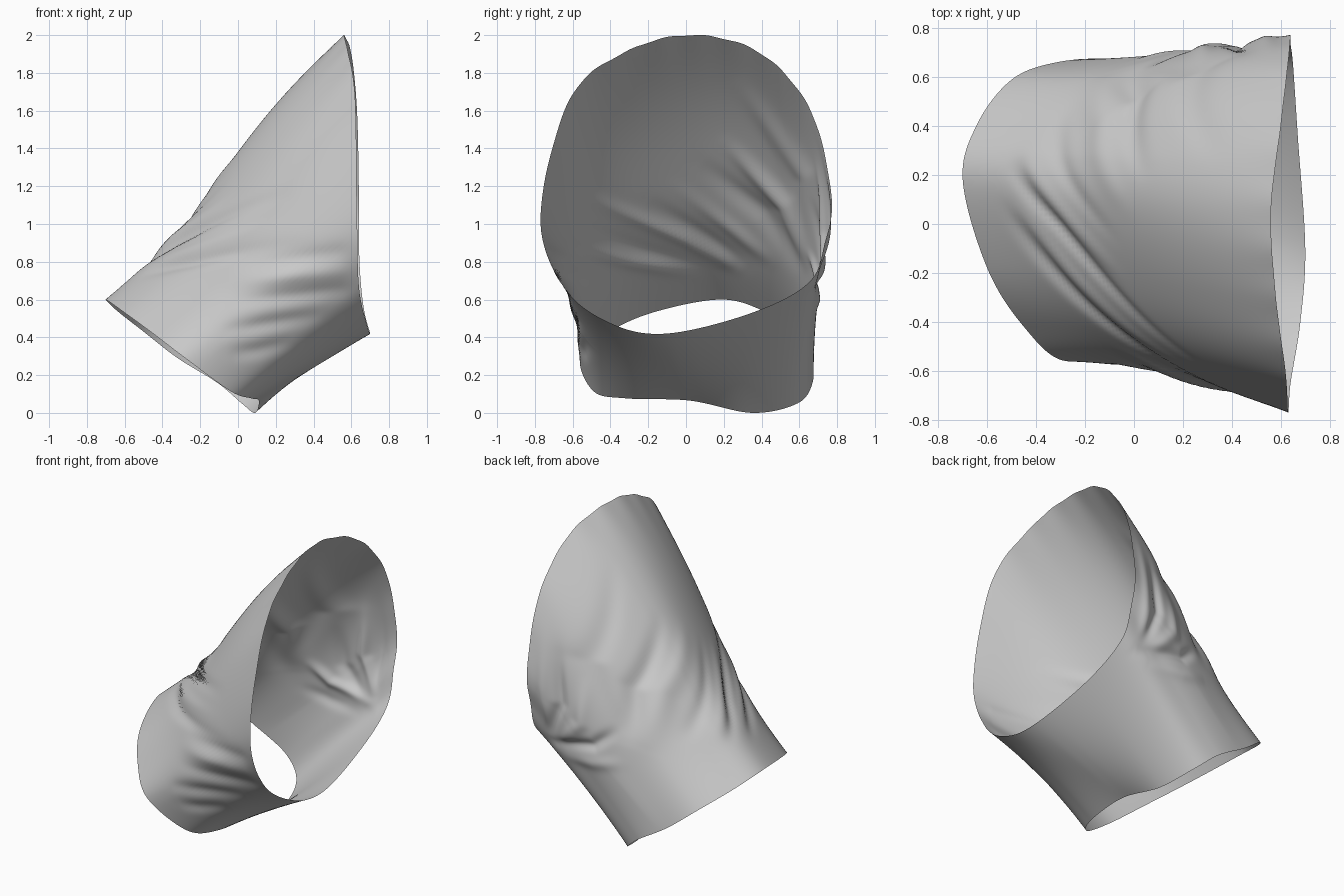
import bpy, math
from mathutils import Vector as V

if "Cube" in bpy.data.objects:
    bpy.data.objects.remove(bpy.data.objects["Cube"])

# Matching control points of the two openings, starting at the top, going round by +y
BIG = [(.56, .05, 2.0), (.6, .4, 1.9), (.63, .66, 1.6), (.64, .77, 1.15), (.64, .735, .9),
       (.65, .65, .69), (.67, .35, .53), (.7, -.1, .42), (.68, -.4, .475), (.64, -.65, .67),
       (.63, -.77, 1.05), (.62, -.61, 1.67), (.58, -.3, 1.92)]
SMALL = [(-.7, .18, .6), (-.64, .41, .54), (-.5, .59, .43), (-.32, .66, .29), (-.11, .67, .16),
         (.02, .59, .05), (.09, .35, 0), (.11, .02, .065), (.07, -.32, .077), (-.04, -.49, .115),
         (-.28, -.56, .29), (-.45, -.42, .42), (-.6, -.18, .53)]

# Folds: (side, height, width, polyline). Sides "top" use (y, z); "front"/"back" use (x, z)
FOLDS = [
    ("top", -.03, .04, [(.66, .75), (.53, 1.1), (.22, 1.42)]),
    ("top", .02, .05, [(.62, .75), (.42, 1.05), (.08, 1.32)]),
    ("top", -.015, .035, [(.45, .8), (.25, .97), (-.05, 1.2)]),
    ("top", .015, .04, [(.32, .78), (.1, .93), (-.2, 1.12)]),
    ("top", -.025, .035, [(.27, .77), (0, .92), (-.55, 1.15)]),
    ("top", .012, .035, [(.1, .77), (-.2, .86), (-.6, 1.0)]),
    ("top", -.022, .035, [(.05, .74), (-.3, .8), (-.7, .9)]),
    ("top", -.02, .045, [(.68, .8), (.64, 1.25), (.3, 1.72)]),
    ("front", -.022, .04, [(-.35, .77), (.1, .8), (.63, .86)]),
    ("front", .015, .04, [(-.1, .69), (.2, .72), (.63, .76)]),
    ("front", -.015, .04, [(-.05, .59), (.3, .62), (.63, .66)]),
    ("front", -.015, .04, [(-.1, .43), (.15, .47), (.45, .52)]),
    ("front", -.012, .04, [(-.05, .31), (.1, .33), (.3, .38)]),
    ("back", .015, .04, [(.56, 1.5), (.54, 1.0), (.5, .7)]),
    ("back", -.028, .035, [(.46, 1.35), (.42, .95), (.52, .7)]),
    ("back", .02, .045, [(.27, 1.15), (.28, .85), (.47, .65)]),
    ("back", -.025, .035, [(.05, .85), (.2, .72), (.55, .65)]),
    ("back", .012, .04, [(0, .64), (.2, .6), (.45, .59)]),
]
NU, NT = 208, 90


def ring_point(pts, u):
    """Closed Catmull-Rom curve through pts, u in 0..1."""
    n = len(pts)
    i, f = divmod(u * n, 1)
    a, b, c, d = (V(pts[(int(i) + k) % n]) for k in (-1, 0, 1, 2))
    return .5 * (2 * b + (c - a) * f + (2 * a - 5 * b + 4 * c - d) * f * f
                 + (3 * b - a - 3 * c + d) * f ** 3)


def fold_height(x, y, h, w, line):
    """Smooth ridge along a polyline, fading at both ends."""
    best, along = 9, 0
    n = len(line) - 1
    for k in range(n):
        (ax, ay), (bx, by) = line[k], line[k + 1]
        dx, dy = bx - ax, by - ay
        s = max(0, min(1, ((x - ax) * dx + (y - ay) * dy) / (dx * dx + dy * dy)))
        d = math.hypot(x - ax - s * dx, y - ay - s * dy)
        if d < best:
            best, along = d, (k + s) / n
    return h * math.exp(-(best / w) ** 2) * (.1 + .9 * math.sin(math.pi * along))


def in_side(side, u):
    """Fade each fold group in over its own part of the circumference."""
    centre, half = {"top": (.97, .27), "front": (.69, .15), "back": (.3, .16)}[side]
    d = abs((u - centre + .5) % 1 - .5)
    k = max(0, min(1, (half - d) / .08))
    return k * k * (3 - 2 * k)


# Loft the tube between the openings, shape the bend, then press in the folds
big = [ring_point(BIG, i / NU) for i in range(NU)]
small = [ring_point(SMALL, i / NU) for i in range(NU)]
cb, cs = sum(big, V()) / NU, sum(small, V()) / NU
verts = []
for j in range(NT + 1):
    t = j / NT
    c = cs.lerp(cb, t)
    for i in range(NU):
        u = i / NU
        p = small[i].lerp(big[i], t)
        out = (p - c).normalized()
        # sag then swell along the top, slight waist on the two sides
        crown = max(0, math.cos(2 * math.pi * u))
        front = max(0, math.cos(2 * math.pi * (u - .79)))
        back = max(0, math.cos(2 * math.pi * (u - .27)))
        p += out * (-.035 * crown * math.sin(2 * math.pi * t)
                    - (.04 * front + .02 * back) * 4 * t * (1 - t))
        fade = min(1, t / .12) * min(1, .2 + (1 - t) / .15)
        h = 0
        for side, amp, w, line in FOLDS:
            m = in_side(side, u)
            if m:
                h += m * fold_height(p.y if side == "top" else p.x, p.z, amp, w, line)
        ripple = .003 * math.sin(u * 2 * math.pi * 23) * t ** 12 * crown
        verts.append(p + out * (h * fade + ripple))

faces = [(j * NU + i, j * NU + (i + 1) % NU, (j + 1) * NU + (i + 1) % NU, (j + 1) * NU + i)
         for j in range(NT) for i in range(NU)]
mesh = bpy.data.meshes.new("cloth_sleeve")
mesh.from_pydata([v[:] for v in verts], [], faces)
mesh.update()
mid = mesh.polygons[NU * NT // 2]
if mid.normal.dot(mid.center - cs.lerp(cb, .5)) < 0:
    mesh.flip_normals()
mesh.shade_smooth()
sleeve = bpy.data.objects.new("cloth_sleeve", mesh)
bpy.context.collection.objects.link(sleeve)

# Rest on the ground
low = min(v.co.z for v in mesh.vertices)
for v in mesh.vertices:
    v.co.z -= low
